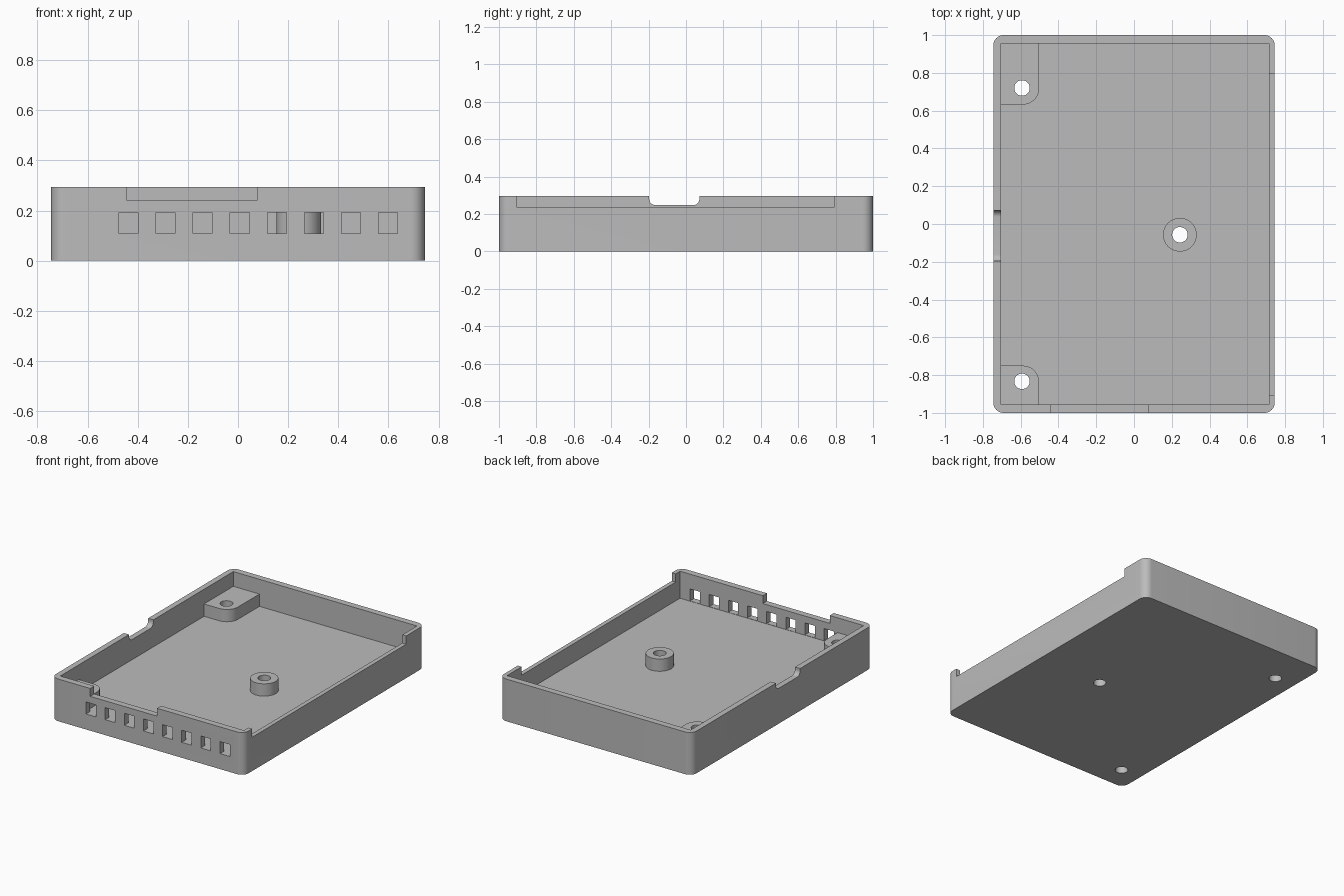
import bpy, bmesh, math

cube = bpy.data.objects.get("Cube")
if cube:
    bpy.data.objects.remove(cube, do_unlink=True)

grey = bpy.data.materials.new("light grey plastic")
grey.use_nodes = True
colour = (0.5, 0.5, 0.5, 1)
grey.diffuse_color = colour
grey.node_tree.nodes["Principled BSDF"].inputs["Base Color"].default_value = colour

FLOOR, POST_TOP, RIM = 0.106, 0.192, 0.295
HALF_X, HALF_Y = 0.745, 1.0


def rounded(x0, x1, y0, y1, radii, steps=10):
    """Rectangle outline; radii run counter-clockwise from the low corner."""
    corners = [(x0, y0, 1, 1), (x1, y0, -1, 1), (x1, y1, -1, -1), (x0, y1, 1, -1)]
    points = []
    for i, ((x, y, sx, sy), r) in enumerate(zip(corners, radii)):
        if r == 0:
            points.append((x, y))
            continue
        for k in range(steps + 1):
            a = math.pi + (i + k / steps) * math.pi / 2
            points.append((x + sx * r + r * math.cos(a), y + sy * r + r * math.sin(a)))
    return points


def circle(x, y, r, n=48):
    return [(x + r * math.cos(k * math.tau / n), y + r * math.sin(k * math.tau / n))
            for k in range(n)]


def prism(name, outline, low, high, along_x=False):
    """Extrude an outline along z, or a (y, z) outline along x."""
    def place(p, h):
        return (h, *p) if along_x else (*p, h)
    bm = bmesh.new()
    face = bm.faces.new([bm.verts.new(place(p, low)) for p in outline])
    new = bmesh.ops.extrude_face_region(bm, geom=[face])["geom"]
    shift = (high - low, 0, 0) if along_x else (0, 0, high - low)
    bmesh.ops.translate(bm, verts=[v for v in new if isinstance(v, bmesh.types.BMVert)], vec=shift)
    bmesh.ops.recalc_face_normals(bm, faces=bm.faces)
    mesh = bpy.data.meshes.new(name)
    bm.to_mesh(mesh)
    bm.free()
    mesh.materials.append(grey)
    obj = bpy.data.objects.new(name, mesh)
    bpy.context.collection.objects.link(obj)
    return obj


def box(name, x0, x1, y0, y1, z0, z1):
    return prism(name, [(x0, y0), (x1, y0), (x1, y1), (x0, y1)], z0, z1)


def boolean(target, tool, operation="DIFFERENCE"):
    mod = target.modifiers.new(tool.name, "BOOLEAN")
    mod.operation, mod.solver, mod.object = operation, "EXACT", tool
    bpy.context.view_layer.objects.active = target
    bpy.ops.object.modifier_apply(modifier=mod.name)
    bpy.data.objects.remove(tool, do_unlink=True)


# Tray with rounded outer corners and a square cavity
tray = prism("enclosure_tray", rounded(-HALF_X, HALF_X, -HALF_Y, HALF_Y, [0.055] * 4), 0, RIM)
boolean(tray, box("cavity", -0.705, 0.715, -0.955, 0.955, FLOOR, 0.5))

# Corner mounts and round standoff, sunk into floor and walls
mounts = [
    ("back_mount", rounded(-0.72, -0.503, 0.632, 0.97, [0, 0.085, 0, 0])),
    ("front_mount", rounded(-0.72, -0.503, -0.97, -0.75, [0, 0, 0.085, 0])),
    ("standoff", circle(0.243, -0.057, 0.089)),
]
for name, outline in mounts:
    boolean(tray, prism(name, outline, 0.05, POST_TOP), "UNION")

# Screw holes through mounts and floor
for x, y in [(-0.593, 0.72), (-0.593, -0.833), (0.243, -0.057)]:
    boolean(tray, prism("screw_hole", circle(x, y, 0.041), -0.1, 0.25))

# Row of square ports in the front wall
for i in range(8):
    x = -0.437 + i * 0.148
    boolean(tray, box("port", x - 0.038, x + 0.038, -1.1, -0.94, 0.108, 0.192))

# Rim cut-outs: front, left and the rounded one on the right
boolean(tray, box("front_cutout", -0.443, 0.075, -1.1, -0.94, 0.24, 0.5))
boolean(tray, box("left_cutout", 0.7, 0.9, -0.907, 0.793, 0.237, 0.5))
slot = rounded(-0.197, 0.072, 0.247, 0.5, [0.035, 0.035, 0, 0])
boolean(tray, prism("right_cutout", slot, -0.9, -0.69, along_x=True))

# Smooth rounded surfaces, sharp edges elsewhere
bpy.ops.object.select_all(action="DESELECT")
tray.select_set(True)
bpy.context.view_layer.objects.active = tray
bpy.ops.object.shade_smooth_by_angle(angle=math.radians(30))
